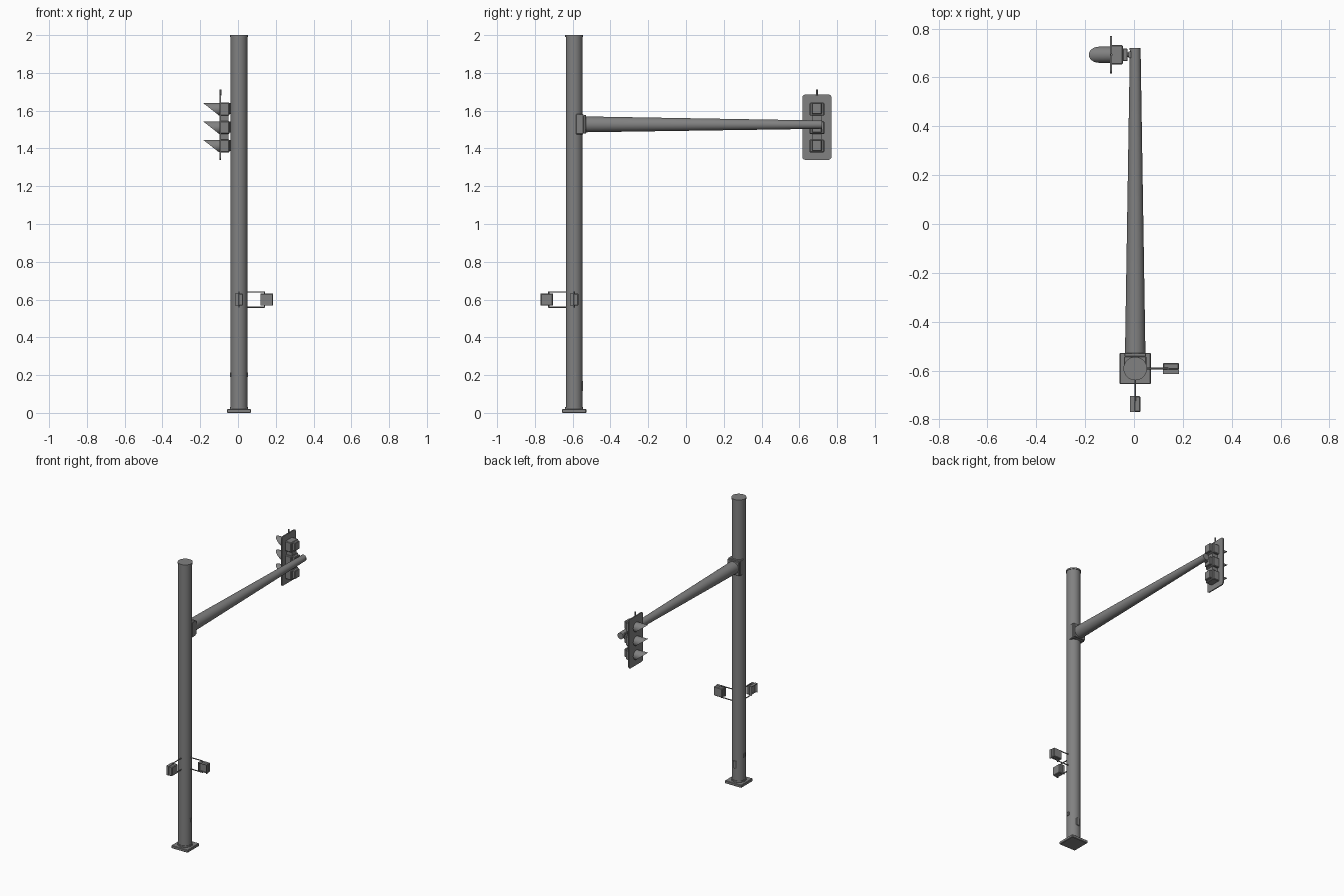
import bpy, bmesh, math
from mathutils import Matrix, Vector

if "Cube" in bpy.data.objects:
    bpy.data.objects.remove(bpy.data.objects["Cube"])

grey = bpy.data.materials.new("galvanised grey")
grey.diffuse_color = (0.22, 0.22, 0.22, 1)
grey.use_nodes = True
grey.node_tree.nodes["Principled BSDF"].inputs["Base Color"].default_value = grey.diffuse_color
PX, PY = 0.005, -0.592          # pole axis


def finish(bm, name, smooth=False):
    bmesh.ops.recalc_face_normals(bm, faces=bm.faces)
    me = bpy.data.meshes.new(name)
    bm.to_mesh(me)
    bm.free()
    ob = bpy.data.objects.new(name, me)
    bpy.context.collection.objects.link(ob)
    me.materials.append(grey)
    if smooth:
        bpy.context.view_layer.objects.active = ob
        ob.select_set(True)
        bpy.ops.object.shade_smooth_by_angle(angle=math.radians(35))
        ob.select_set(False)
    return ob


def box(name, lo, hi, bevel=0):
    lo, hi = Vector(lo), Vector(hi)
    bm = bmesh.new()
    bmesh.ops.create_cube(bm, size=1, matrix=Matrix.Translation((lo + hi) / 2) @ Matrix.Diagonal((*(hi - lo), 1)))
    if bevel:
        bmesh.ops.bevel(bm, geom=bm.edges[:], offset=bevel, segments=1, affect='EDGES')
    return finish(bm, name)


def rod(name, a, b, r1, r2=None, n=32):
    a, b = Vector(a), Vector(b)
    bm = bmesh.new()
    rot = (b - a).to_track_quat('Z', 'Y').to_matrix().to_4x4()
    bmesh.ops.create_cone(bm, cap_ends=True, segments=n, radius1=r1, radius2=r1 if r2 is None else r2,
                          depth=(b - a).length, matrix=Matrix.Translation((a + b) / 2) @ rot)
    return finish(bm, name, True)


# pole, base and cap
box("base_plate", (PX - .064, PY - .064, 0), (PX + .064, PY + .064, .02), .003)
rod("base_collar", (PX, PY, .02), (PX, PY, .03), .048)
rod("pole", (PX, PY, .02), (PX, PY, 1.992), .0445)
rod("pole_cap", (PX, PY, 1.99), (PX, PY, 2), .048)

# access covers near the foot
box("hand_hole_cover", (PX - .013, PY + .035, .115), (PX + .013, PY + .048, .168), .002)
for s in (-1, 1):
    x = PX + s * .043
    box("side_cover", (x - .004, PY - .01, .19), (x + .004, PY + .01, .215), .001)

# mast arm with its clamp
box("arm_clamp", (PX - .046, PY + .01, 1.475), (PX + .046, PY + .05, 1.582), .003)
box("arm_flange", (PX - .044, PY + .05, 1.48), (PX + .044, PY + .063, 1.577), .002)
rod("mast_arm", (PX, PY + .055, 1.5275), (PX, .715, 1.526), .042, .022)
rod("arm_end_cap", (PX, .712, 1.526), (PX, .72, 1.526), .0225)

# traffic signal: backplate with rounded corners
SY, SZ = .693, 1.5125
bm = bmesh.new()
bmesh.ops.create_cube(bm, size=1, matrix=Matrix.Translation((-.095, SY, SZ)) @ Matrix.Diagonal((.008, .154, .345, 1)))
side = [e for e in bm.edges if abs(e.verts[0].co.x - e.verts[1].co.x) > .005]
bmesh.ops.bevel(bm, geom=side, offset=.015, segments=4, affect='EDGES', profile=.5)
finish(bm, "signal_backplate")
rod("top_stub", (-.092, SY, 1.68), (-.092, SY, 1.712), .005, n=12)
box("signal_spine", (-.095, SY - .025, 1.385), (-.05, SY + .025, 1.64))


def visor(z, r=.033, n=24):
    """Tunnel visor whose open end is cut on a slant."""
    bm = bmesh.new()
    loops = []
    for rad in (r, r - .003):
        back, front = [], []
        for i in range(n):
            a = 2 * math.pi * i / n
            y, h = rad * math.cos(a), rad * math.sin(a)
            back.append(bm.verts.new((-.097, SY + y, z + h)))
            front.append(bm.verts.new((-.101 - .084 * (h + r) / (2 * r), SY + y, z + h)))
        loops.append((back, front))
    (ob, of), (ib, inf) = loops
    for p, q in ((ob, of), (of, inf), (inf, ib), (ib, ob)):
        for i in range(n):
            j = (i + 1) % n
            bm.faces.new((p[i], p[j], q[j], q[i]))
    finish(bm, "signal_visor", True)


# three lamp sections
for z in (1.608, 1.5105, 1.413):
    box("lamp_housing", (-.095, SY - .039, z - .034), (-.045, SY + .039, z + .034), .004)
    box("housing_back", (-.046, SY - .026, z - .026), (-.026, SY + .026, z + .032), .003)
    rod("lamp_lens", (-.097, SY, z), (-.104, SY, z), .030, .022, 24)
    visor(z)
rod("signal_bracket", (-.03, SY, 1.526), (0, SY, 1.526), .009, n=16)
box("bracket_pad", (-.022, SY - .014, 1.505), (-.013, SY + .014, 1.547))


# pedestrian signals, built along direction d with face direction f
def pedestrian_signal(d, f):
    d, f = Vector(d), Vector(f)
    c = Vector((PX if d.x == 0 else 0, PY if d.y == 0 else 0, 0))
    off = .0 if d.x else 0

    def P(u, v, z):
        return c + d * u + f * v + Vector((0, 0, z))

    def pbox(name, u, v, z, bev=0):
        a, b = P(u[0], v[0], z[0]), P(u[1], v[1], z[1])
        box(name, [min(p) for p in zip(a, b)], [max(p) for p in zip(a, b)], bev)

    u0, u1 = (.118, .185) if d.x else (.705, .770)
    us = (.045 if d.x else -PY + .04)
    um = u0 + .022
    pbox("walk_housing", (u0, u1), (-.022, .004), (.568, .632), .004)
    # hood walls around the face
    pbox("walk_hood_top", (u0, u1), (.003, .022), (.628, .632))
    for a in (u0, u1 - .004):
        pbox("walk_hood_side", (a, a + .004), (.003, .022), (.568, .630))
    pbox("walk_hood_sill", (u0, u1), (.003, .012), (.568, .572))
    # bracket arms and post
    for z in (.56, .64):
        rod("walk_bracket_arm", P(us, 0, z), P(um, 0, z), .0035, n=12)
    rod("walk_bracket_post", P(um, 0, .557), P(um, 0, .643), .0035, n=12)


pedestrian_signal((1, 0, 0), (0, -1, 0))
pedestrian_signal((0, -1, 0), (-1, 0, 0))
